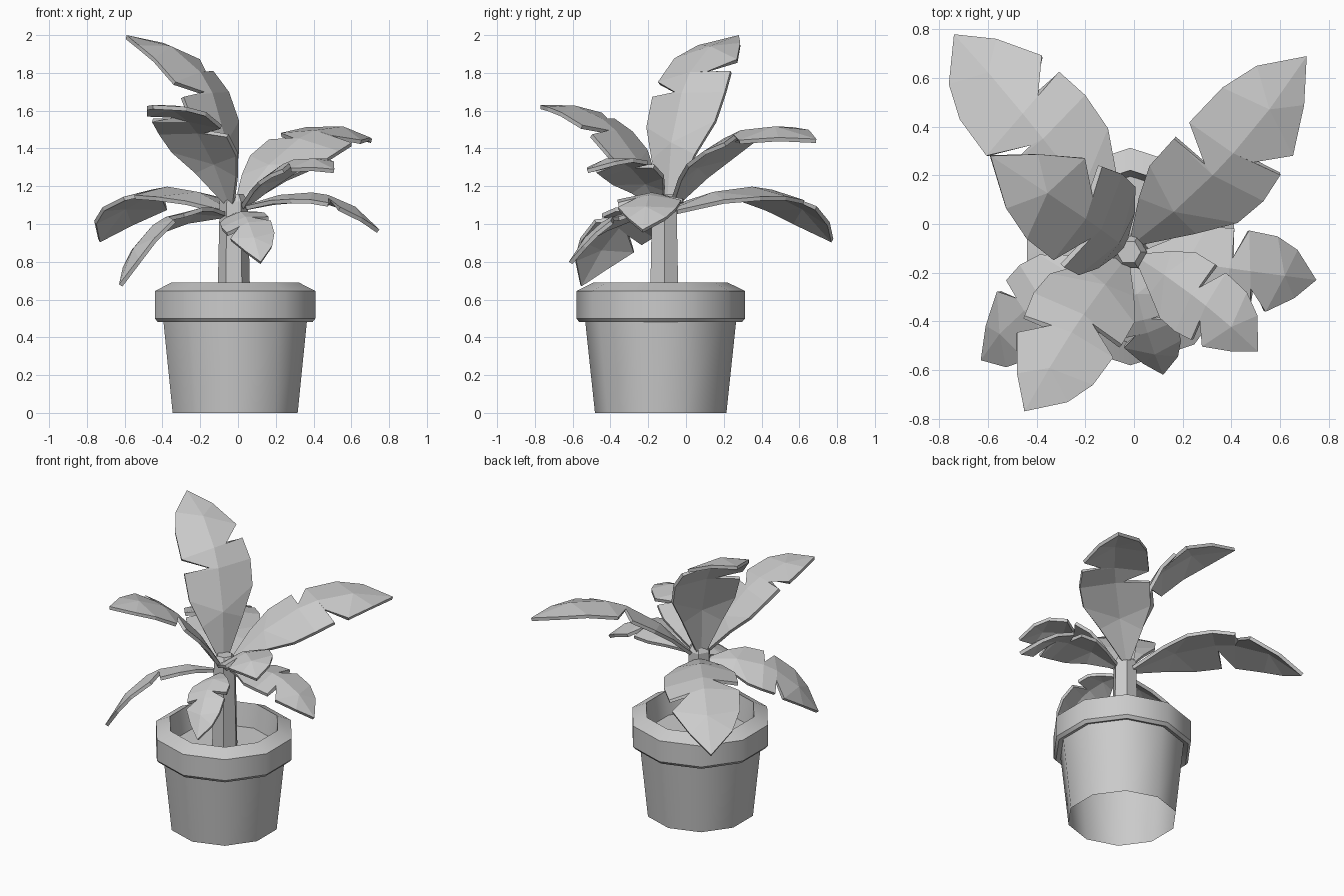
import bpy
import math
from mathutils import Vector, Matrix

old = bpy.data.objects.get("Cube")
if old:
    bpy.data.objects.remove(old, do_unlink=True)

grey = bpy.data.materials.new("plain grey")
grey.use_nodes = True
grey.diffuse_color = (0.6, 0.6, 0.6, 1)
grey.node_tree.nodes["Principled BSDF"].inputs["Base Color"].default_value = (0.6, 0.6, 0.6, 1)


def make_object(name, verts, faces):
    mesh = bpy.data.meshes.new(name)
    mesh.from_pydata(verts, [], faces)
    mesh.materials.append(grey)
    obj = bpy.data.objects.new(name, mesh)
    bpy.context.collection.objects.link(obj)
    return obj


def lathe(name, profile, sides, turn, centre):
    """Sweep (radius, height) points around a vertical axis; cap the last ring."""
    verts, faces = [], []
    for r, z in profile:
        for k in range(sides):
            a = turn + math.tau * k / sides
            verts.append((centre[0] + r * math.cos(a), centre[1] + r * math.sin(a), z))
    for i in range(len(profile) - 1):
        for k in range(sides):
            n = (k + 1) % sides
            faces.append((i * sides + k, i * sides + n, (i + 1) * sides + n, (i + 1) * sides + k))
    faces.append(tuple(range((len(profile) - 1) * sides, len(profile) * sides)))
    return make_object(name, verts, faces)


# Pot with overhanging rim, open below, hollow down to the soil
pot = lathe("pot", [(0.348, 0), (0.40, 0.49), (0.43, 0.48), (0.447, 0.50), (0.447, 0.645),
                    (0.355, 0.69), (0.33, 0.53)], 10, math.pi / 2, (-0.015, -0.134))
bpy.ops.object.select_all(action='DESELECT')
pot.select_set(True)
bpy.context.view_layer.objects.active = pot
bpy.ops.object.shade_smooth_by_angle(angle=math.radians(38))

# Six-sided stem with a chamfered top
lathe("stem", [(0.088, 0.52), (0.075, 1.12), (0.05, 1.16)], 6, 0, (-0.022, -0.115))

# Leaf outline per side: position along midrib, width, midrib station
MIDRIB = [0, 0.2, 0.42, 0.54, 0.76, 1]
LEFT = [(0, .15, 0), (.14, .62, 1), (.27, .95, 1), (.42, 1, 2), (.43, .25, 2),
        (.51, 1, 3), (.70, .95, 4), (.85, .68, 4), (1, 0, 5)]
RIGHT = [(0, .15, 0), (.16, .65, 1), (.30, 1.05, 1), (.45, 1.1, 2), (.59, 1, 3),
         (.56, .42, 3), (.69, .95, 4), (.87, .52, 4), (1, 0, 5)]


def leaf(name, base, mid, tip, width, roll=0.0, droop=0.2):
    base, mid, tip = Vector(base), Vector(mid), Vector(tip)
    heading = tip - base
    side = Vector((-heading.y, heading.x, 0)).normalized()

    def spine(u):
        return (base * (2 * (u - 0.5) * (u - 1)) + mid * (4 * u * (1 - u))
                + tip * (2 * u * (u - 0.5)))

    def place(u, w):
        along = (spine(u + 0.01) - spine(u - 0.01)).normalized()
        spin = Matrix.Rotation(roll, 3, along)
        return spine(u) + spin @ (side * w - along.cross(side) * abs(w) * droop)

    verts = [spine(u) for u in MIDRIB]
    faces = []
    for outline, sign in ((LEFT, 1), (RIGHT, -1)):
        edge = []
        for u, w, station in outline:
            if u == 1:
                edge.append(len(MIDRIB) - 1)
            else:
                edge.append(len(verts))
                verts.append(place(u, sign * w * width))
        for i in range(len(outline) - 1):
            loop = [outline[i][2], outline[i + 1][2], edge[i + 1], edge[i]]
            loop = list(dict.fromkeys(loop))
            faces.append(loop if sign > 0 else loop[::-1])
    obj = make_object(name, verts, faces)
    solid = obj.modifiers.new("thickness", 'SOLIDIFY')
    solid.thickness = 0.022
    solid.offset = -1


# Large leaves
leaf("drooping_back_leaf", (-0.05, -0.07, 1.08), (-0.43, 0.42, 1.19), (-0.74, 0.78, 0.92), 0.225)
leaf("tall_leaf", (-0.04, -0.10, 1.12), (-0.175, 0.005, 1.77), (-0.59, 0.28, 2.0), 0.215)
leaf("rising_back_leaf", (0.01, -0.07, 1.12), (0.38, 0.26, 1.485), (0.71, 0.69, 1.45), 0.215, 0.17)
leaf("rising_front_leaf", (-0.04, -0.15, 1.12), (-0.24, -0.42, 1.54), (-0.45, -0.77, 1.63), 0.2, 0.0, 0.13)

# Small leaves
leaf("drooping_front_leaf", (-0.08, -0.14, 1.06), (-0.43, -0.34, 1.01), (-0.63, -0.56, 0.68), 0.165, 0.32)
leaf("rising_side_leaf", (0.02, -0.14, 1.10), (0.275, -0.32, 1.335), (0.51, -0.525, 1.29), 0.155, 0.18)
leaf("drooping_small_leaf", (-0.01, -0.18, 1.06), (0.05, -0.43, 1.02), (0.12, -0.62, 0.80), 0.125, 0.2)
leaf("drooping_side_leaf", (0.04, -0.13, 1.10), (0.45, -0.19, 1.16), (0.75, -0.23, 0.97), 0.165)
